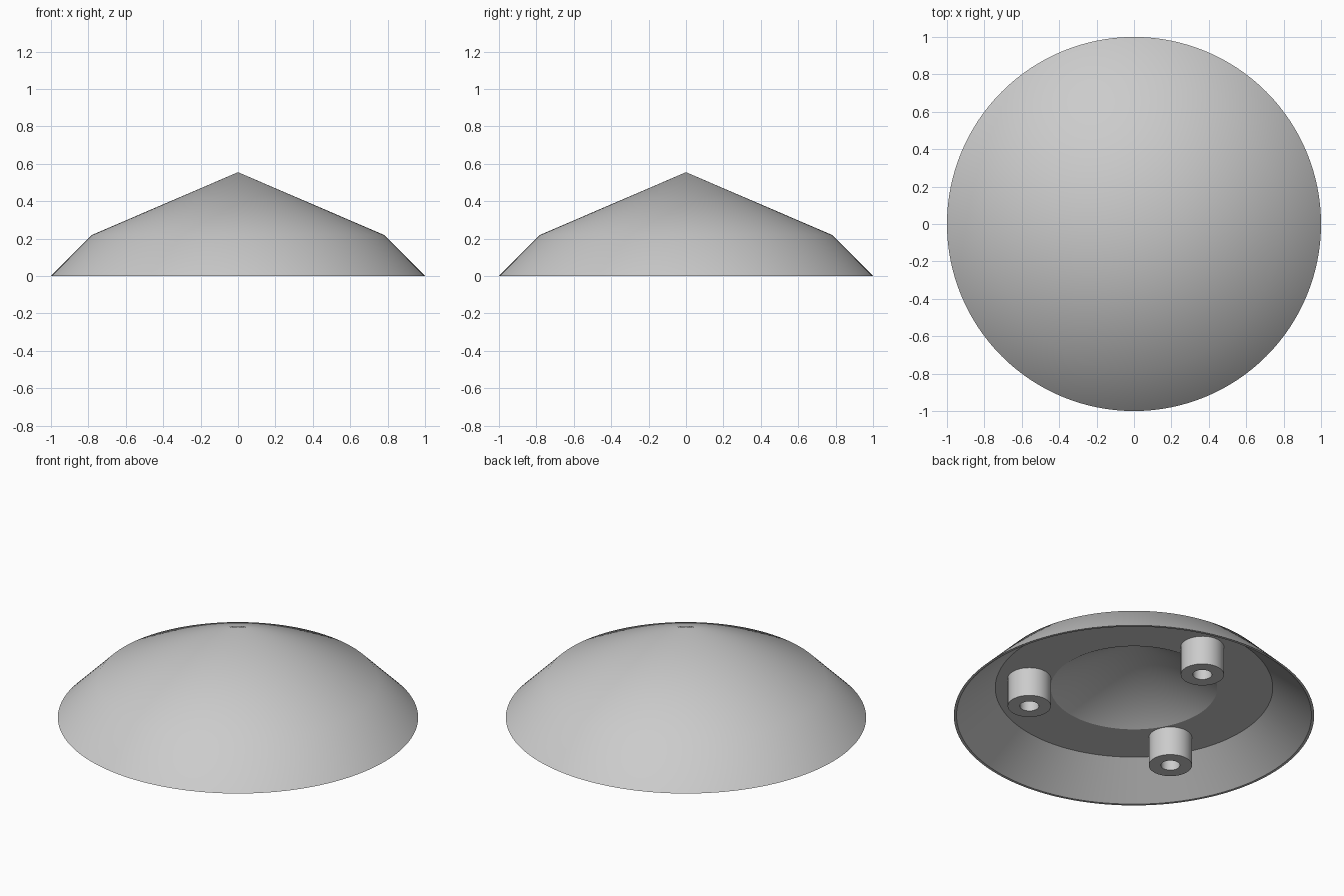
import bpy
import bmesh
from math import radians, cos, sin, tau

cube = bpy.data.objects.get("Cube")
if cube:
    bpy.data.objects.remove(cube, do_unlink=True)

grey = bpy.data.materials.new("light_grey")
grey.use_nodes = True
colour = (0.6, 0.6, 0.6, 1)
grey.diffuse_color = colour
grey.node_tree.nodes["Principled BSDF"].inputs["Base Color"].default_value = colour


def lathe(name, profile, steps, location=(0, 0, 0)):
    """Spin an (r, z) profile, which starts and ends on the axis, into a solid."""
    bm = bmesh.new()
    verts = [bm.verts.new((r, 0, z)) for r, z in profile]
    edges = [bm.edges.new(pair) for pair in zip(verts, verts[1:])]
    bmesh.ops.spin(bm, geom=verts + edges, cent=(0, 0, 0), axis=(0, 0, 1),
                   angle=tau, steps=steps, use_duplicate=False)
    bmesh.ops.remove_doubles(bm, verts=bm.verts, dist=0.0005)
    bmesh.ops.recalc_face_normals(bm, faces=bm.faces)
    mesh = bpy.data.meshes.new(name)
    bm.to_mesh(mesh)
    bm.free()
    mesh.materials.append(grey)
    obj = bpy.data.objects.new(name, mesh)
    obj.location = location
    bpy.context.collection.objects.link(obj)
    bpy.ops.object.select_all(action="DESELECT")
    obj.select_set(True)
    bpy.context.view_layer.objects.active = obj
    bpy.ops.object.shade_smooth_by_angle(angle=radians(30))
    return obj


# Conical cap: outer skin, thin rim, flat underside ring, central hollow
ring_z = 0.177
lathe("conical_cap", [
    (0, 0.555), (0.78, 0.22), (1, 0),
    (0.985, 0), (0.77, ring_z), (0.462, ring_z), (0, 0.453),
], 128)

# Three hollow mounting pegs under the ring
peg_profile = [(0, ring_z + 0.005), (0.12, ring_z + 0.005), (0.12, 0),
               (0.053, 0), (0.053, ring_z), (0, ring_z)]
for name, degrees in (("back_peg", 90), ("front_right_peg", 210), ("front_left_peg", 330)):
    a = radians(degrees)
    lathe(name, peg_profile, 48, (0.59 * cos(a), 0.59 * sin(a), 0))
